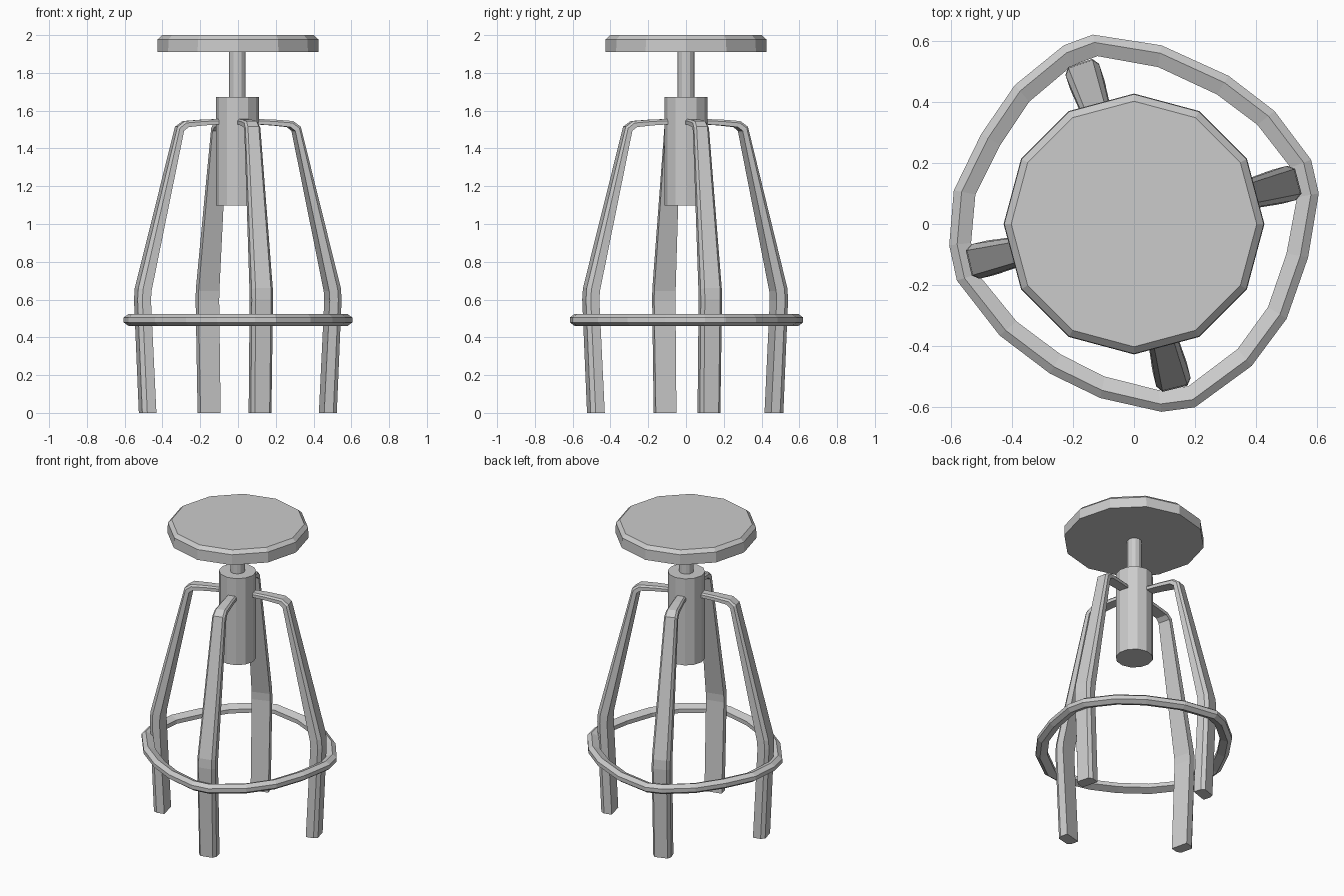
import bpy
from math import sin, cos, radians, pi, hypot

if "Cube" in bpy.data.objects:
    bpy.data.objects.remove(bpy.data.objects["Cube"])


def add_mesh(name, verts, faces):
    me = bpy.data.meshes.new(name)
    me.from_pydata(verts, [], faces)
    me.update()
    ob = bpy.data.objects.new(name, me)
    bpy.context.collection.objects.link(ob)
    return ob


def loft(name, rings, closed=False):
    """Bridge equal-sized rings of points; cap the ends unless closed."""
    n, m = len(rings[0]), len(rings)
    verts = [p for ring in rings for p in ring]
    faces = []
    for i in range(m if closed else m - 1):
        a, b = i * n, ((i + 1) % m) * n
        for j in range(n):
            k = (j + 1) % n
            faces.append((a + j, a + k, b + k, b + j))
    if not closed:
        faces.append(tuple(reversed(range(n))))
        faces.append(tuple(range((m - 1) * n, m * n)))
    ob = add_mesh(name, verts, faces)
    bpy.context.view_layer.objects.active = ob
    ob.select_set(True)
    bpy.ops.object.mode_set(mode='EDIT')
    bpy.ops.mesh.select_all(action='SELECT')
    bpy.ops.mesh.normals_make_consistent(inside=False)
    bpy.ops.object.mode_set(mode='OBJECT')
    ob.select_set(False)
    return ob


def lathe(name, profile, cx=0.0, sides=12):
    return loft(name, [[(cx + r * cos(2 * pi * i / sides),
                         r * sin(2 * pi * i / sides), z)
                        for i in range(sides)] for r, z in profile])


# Seat, screw rod and hub
lathe("seat", [(0.427, 1.91), (0.425, 1.978), (0.402, 2.0)])
lathe("screw_rod", [(0.044, 1.6), (0.044, 1.915)], -0.003)
lathe("hub", [(0.113, 1.097), (0.113, 1.673)], -0.003)

# Leg stations: outer radius, outer z, inner radius, inner z, half width
stations = [
    (0.09, 1.556, 0.09, 1.528, 0.030),
    (0.19, 1.553, 0.19, 1.522, 0.034),
    (0.295, 1.545, 0.277, 1.513, 0.038),
    (0.336, 1.515, 0.303, 1.493, 0.041),
    (0.552, 0.66, 0.484, 0.645, 0.058),
    (0.556, 0.60, 0.487, 0.595, 0.058),
    (0.530, 0.0, 0.457, 0.0, 0.056),
]


def leg(name, degrees):
    c, s = cos(radians(degrees)), sin(radians(degrees))
    rings = []
    for ro, zo, ri, zi, w in stations:
        # flat inner side, chamfered outer corners: (depth fraction, width)
        section = [(0, -w), (0, w), (0.68, w), (1, w * 0.72),
                   (1, -w * 0.72), (0.68, -w)]
        ring = []
        for f, v in section:
            r, z = ri + (ro - ri) * f, zi + (zo - zi) * f
            ring.append((r * c - v * s, r * s + v * c, z))
        rings.append(ring)
    loft(name, rings)


for name, angle in (("right_leg", 14.6), ("back_leg", 108.5),
                    ("left_leg", 193.3), ("front_leg", 284.0)):
    leg(name, angle)

# Foot ring: uneven hand-bent hoop with a hexagonal section
outline = [(-0.135, 0.62), (0.09, 0.585), (0.31, 0.485), (0.46, 0.37),
           (0.58, 0.21), (0.605, 0.10), (0.57, -0.11), (0.50, -0.31),
           (0.385, -0.465), (0.20, -0.60), (0.09, -0.615), (-0.11, -0.57),
           (-0.275, -0.49), (-0.44, -0.365), (-0.58, -0.185), (-0.605, -0.07),
           (-0.59, 0.11), (-0.50, 0.295), (-0.39, 0.455), (-0.23, 0.585)]
section = [(0, -0.013), (0, 0.013), (0.026, 0.032),
           (0.072, 0.013), (0.072, -0.013), (0.026, -0.032)]
rings = []
for x, y in outline:
    d = hypot(x, y)
    rings.append([(x * (d - o) / d, y * (d - o) / d, 0.492 + z)
                  for o, z in section])
loft("foot_ring", rings, closed=True)
